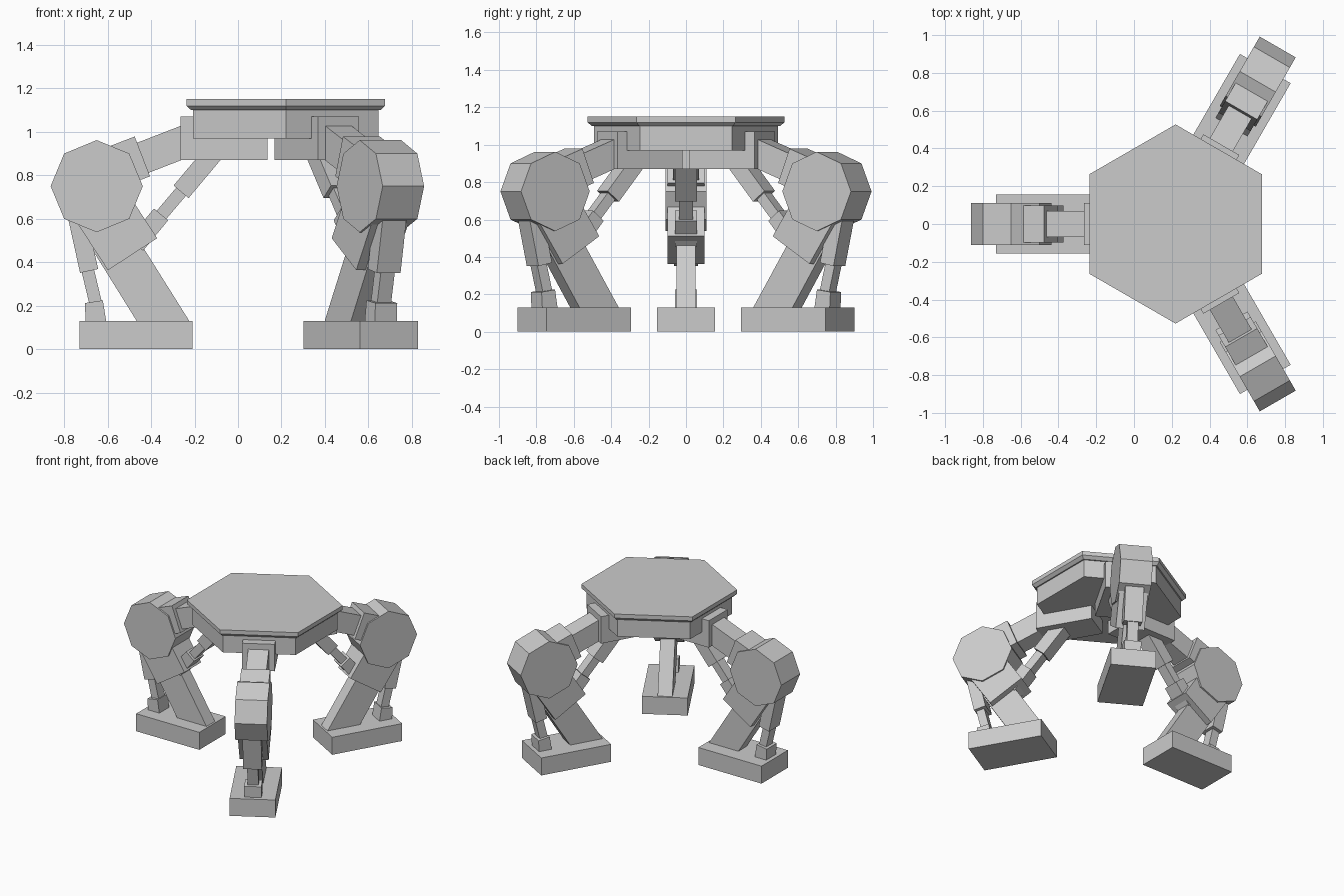
import bpy, math
from mathutils import Vector, Matrix

if "Cube" in bpy.data.objects:
    bpy.data.objects.remove(bpy.data.objects["Cube"])

CX = 0.22  # hub centre


def mesh_object(name, verts, faces, matrix):
    me = bpy.data.meshes.new(name)
    me.from_pydata([matrix @ Vector(v) for v in verts], [], faces)
    ob = bpy.data.objects.new(name, me)
    bpy.context.collection.objects.link(ob)
    import bmesh
    bm = bmesh.new()
    bm.from_mesh(me)
    bmesh.ops.recalc_face_normals(bm, faces=bm.faces)
    bm.to_mesh(me)
    bm.free()
    return ob


def loft(name, rings, matrix):
    n = len(rings[0])
    verts = [v for ring in rings for v in ring]
    faces = [tuple(range(n)), tuple(range(len(verts) - n, len(verts)))]
    for k in range(len(rings) - 1):
        for i in range(n):
            j = (i + 1) % n
            faces.append((k*n + i, k*n + j, k*n + n + j, k*n + n + i))
    return mesh_object(name, verts, faces, matrix)


# side profile in world x,z of the left leg, extruded to half width w
def slab(name, profile, w, matrix):
    rings = [[(CX - x, s * w, z) for x, z in profile] for s in (-1, 1)]
    return loft(name, rings, matrix)


# box running from a to b with thickness t
def link(name, a, b, t, w, matrix):
    a, b = Vector(a), Vector(b)
    d = (b - a).normalized()
    n = Vector((-d.y, d.x)) * t / 2
    return slab(name, [a + n, b + n, b - n, a - n], w, matrix)


def rect(x0, x1, z0, z1):
    return [(x0, z0), (x1, z0), (x1, z1), (x0, z1)]


# hexagonal hub and rimmed deck
def hexagon(r, z):
    return [(r * math.cos(math.radians(30 + 60*i)), r * math.sin(math.radians(30 + 60*i)), z)
            for i in range(6)]


hub = Matrix.Translation((CX, 0, 0))
loft("hub", [hexagon(0.493, 0.97), hexagon(0.493, 1.11)], hub)
loft("deck", [hexagon(0.503, 1.10), hexagon(0.527, 1.12), hexagon(0.527, 1.15)], hub)

for label, angle in (("left", 180), ("back", 60), ("front", -60)):
    m = hub @ Matrix.Rotation(math.radians(angle), 4, 'Z')
    p = label + "_"
    # hip and thigh
    slab(p + "hip_bracket", rect(-0.265, 0.135, 0.87, 1.07), 0.11, m)
    link(p + "thigh", (-0.22, 0.965), (-0.46, 0.872), 0.148, 0.07, m)
    link(p + "thigh_collar", (-0.44, 0.887), (-0.58, 0.833), 0.196, 0.098, m)
    # octagonal knee
    slab(p + "knee", [(-0.65 + 0.212 * math.cos(i * math.pi / 4), 0.75 + 0.212 * math.sin(i * math.pi / 4))
                      for i in range(8)], 0.11, m)
    # shin and foot
    link(p + "shin_collar", (-0.65, 0.69), (-0.485, 0.437), 0.27, 0.098, m)
    slab(p + "shin", [(-0.46, 0.12), (-0.218, 0.12), (-0.45, 0.49), (-0.69, 0.49)], 0.05, m)
    slab(p + "foot", rect(-0.73, -0.21, 0, 0.13), 0.155, m)
    # outer ankle piston
    link(p + "ankle_cylinder", (-0.74, 0.61), (-0.685, 0.36), 0.085, 0.063, m)
    link(p + "ankle_rod", (-0.70, 0.40), (-0.645, 0.17), 0.058, 0.037, m)
    slab(p + "ankle_socket", [(-0.70, 0.12), (-0.605, 0.12), (-0.622, 0.225), (-0.705, 0.212)], 0.058, m)
    # inner knee piston
    link(p + "knee_cylinder", (-0.11, 0.905), (-0.262, 0.724), 0.09, 0.058, m)
    link(p + "knee_rod", (-0.23, 0.762), (-0.38, 0.585), 0.058, 0.038, m)
    link(p + "knee_socket", (-0.354, 0.62), (-0.47, 0.48), 0.085, 0.058, m)
